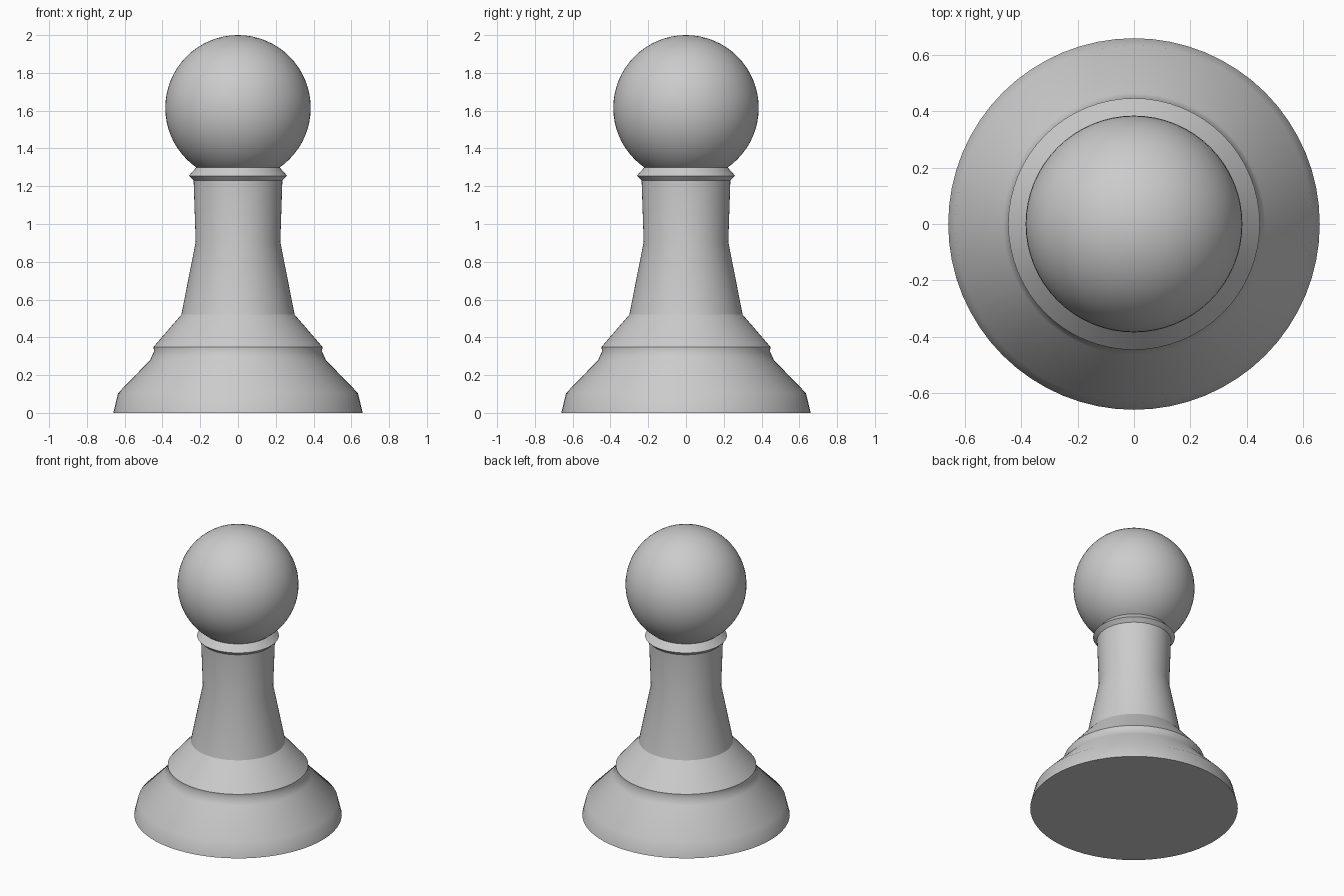
import bpy, bmesh, math

cube = bpy.data.objects.get("Cube")
if cube:
    bpy.data.objects.remove(cube, do_unlink=True)

grey = bpy.data.materials.new("plain_grey")
grey.use_nodes = True
colour = (0.6, 0.6, 0.6, 1)
grey.diffuse_color = colour
grey.node_tree.nodes["Principled BSDF"].inputs["Base Color"].default_value = colour


def finish(obj, angle):
    obj.data.materials.append(grey)
    bpy.ops.object.select_all(action="DESELECT")
    obj.select_set(True)
    bpy.context.view_layer.objects.active = obj
    bpy.ops.object.shade_smooth_by_angle(angle=math.radians(angle))


def turned(name, profile, segments=64, angle=29.5):
    """Lathe a (radius, height) profile and cap both ends."""
    bm = bmesh.new()
    rings = []
    for r, z in profile:
        ring = bmesh.ops.create_circle(bm, segments=segments, radius=r)["verts"]
        for v in ring:
            v.co.z = z
        rings.append(ring)
    for low, high in zip(rings, rings[1:]):
        for i in range(segments):
            j = (i + 1) % segments
            bm.faces.new((low[i], low[j], high[j], high[i]))
    bm.faces.new(rings[0])
    bm.faces.new(rings[-1])
    bmesh.ops.recalc_face_normals(bm, faces=bm.faces)
    mesh = bpy.data.meshes.new(name)
    bm.to_mesh(mesh)
    bm.free()
    obj = bpy.data.objects.new(name, mesh)
    bpy.context.collection.objects.link(obj)
    finish(obj, angle)


# Wide foot with a narrow waist under the shoulder
turned("base", [(0.66, 0), (0.635, 0.105), (0.465, 0.28), (0.445, 0.325), (0.447, 0.35)], angle=35)

# Sloping shoulder and flared stem
turned("shoulder", [(0.447, 0.35), (0.3, 0.52)])
turned("stem", [(0.3, 0.52), (0.224, 0.905), (0.235, 1.23)])

# Sharp-edged collar
turned("collar", [(0.235, 1.23), (0.26, 1.255), (0.22, 1.3)])

# Round head
bpy.ops.mesh.primitive_uv_sphere_add(segments=64, ring_count=32, radius=0.385, location=(0, 0, 1.615))
head = bpy.context.object
head.name = "head"
finish(head, 30)
